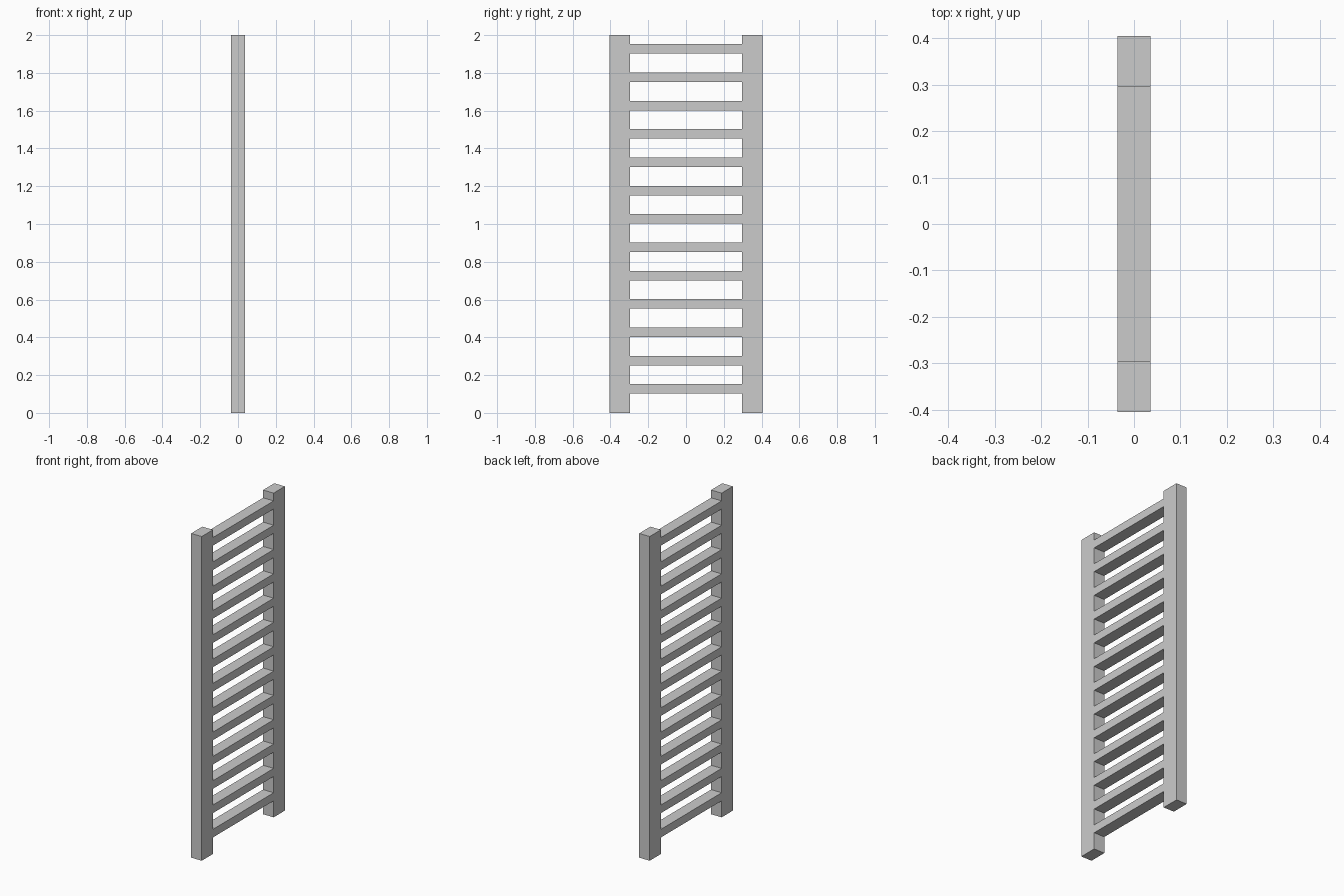
import bpy

if "Cube" in bpy.data.objects:
    bpy.data.objects.remove(bpy.data.objects["Cube"])

DEPTH = 0.072        # thickness along x
HEIGHT = 2.0
OUTER, INNER = 0.405, 0.296
RUNG_COUNT, RUNG_STEP, RUNG_HEIGHT, FIRST_RUNG = 13, 0.15, 0.05, 0.127


def box(name, size, location):
    bpy.ops.mesh.primitive_cube_add(size=1, location=location)
    obj = bpy.context.object
    obj.name = name
    obj.scale = size
    bpy.ops.object.transform_apply(location=False, rotation=False, scale=True)
    return obj


# Two upright rails
for side, label in ((-1, "left"), (1, "right")):
    box(f"{label}_rail", (DEPTH, OUTER - INNER, HEIGHT),
        (0, side * (OUTER + INNER) / 2, HEIGHT / 2))

# Evenly spaced rungs, flush with the rails
for i in range(RUNG_COUNT):
    box(f"rung_{i + 1:02d}", (DEPTH, 2 * INNER, RUNG_HEIGHT),
        (0, 0, FIRST_RUNG + i * RUNG_STEP))
